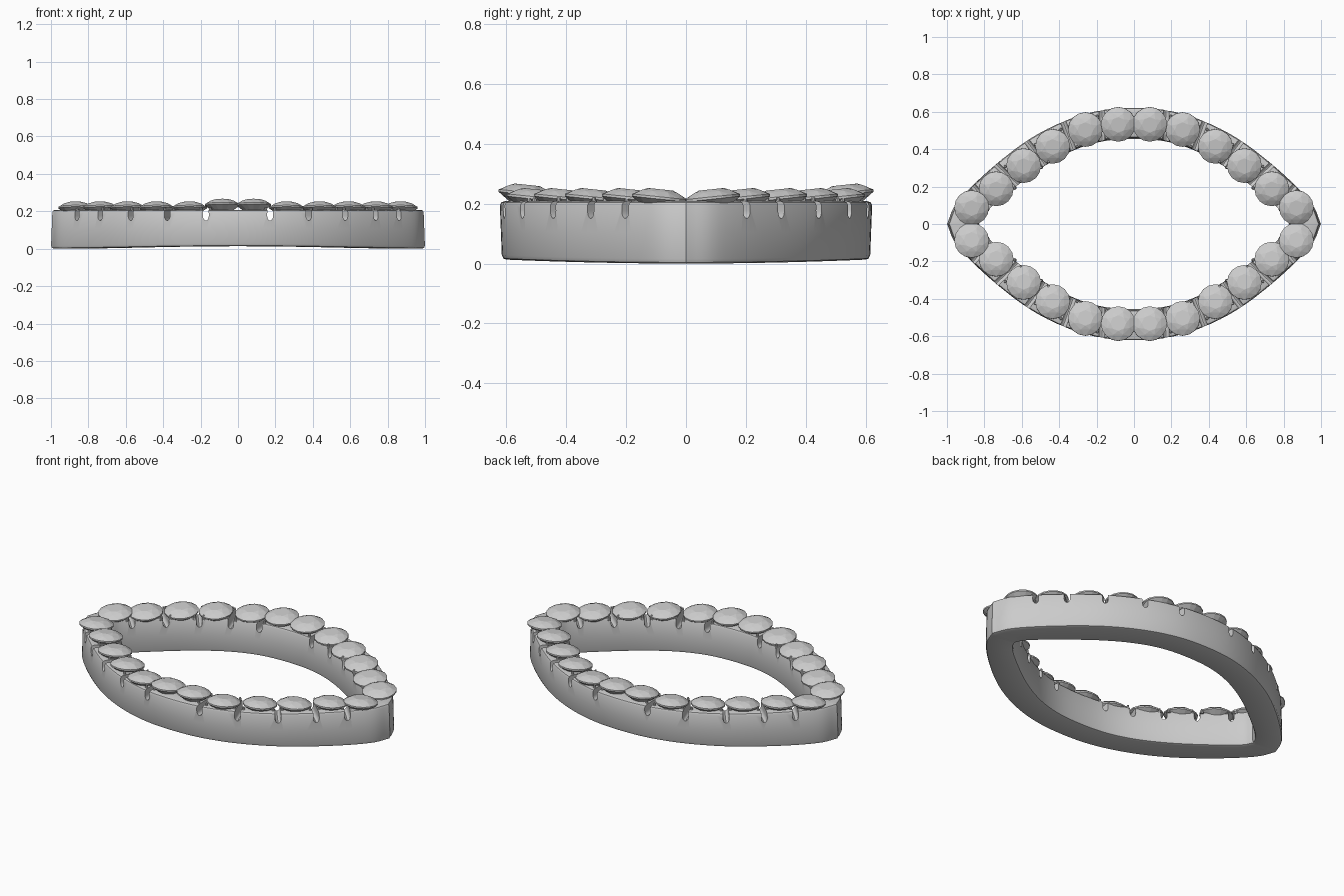
import bpy, bmesh, math
from mathutils import Vector, Matrix

if "Cube" in bpy.data.objects:
    bpy.data.objects.remove(bpy.data.objects["Cube"])

# Quarter outlines of the marquise band (side middle -> tip)
OUTER = [(0, .622), (.2, .604), (.4, .54), (.6, .43), (.8, .268), (.95, .11), (1, 0)]
INNER = [(0, .46), (.17, .446), (.33, .395), (.5, .3), (.68, .165), (.8, .06), (.835, 0)]
# Stone centres in one quarter
STONES = [(.084, .533), (.26, .505), (.435, .415), (.59, .312), (.737, .188), (.868, .088)]
# Where each slot meets the outer wall
SLOT_OUT = [(.172, .61), (.38, .55), (.575, .445), (.745, .325), (.868, .21)]
R = .093


def smooth(pts, steps=6):
    """Catmull-Rom curve through the points, mirrored at both ends."""
    p = [Vector(q) for q in pts]
    p = [Vector((-p[1].x, p[1].y))] + p + [2 * p[-1] - p[-2]]
    out = []
    for i in range(1, len(p) - 2):
        a, b, c, d = p[i - 1:i + 3]
        for k in range(steps):
            t = k / steps
            out.append(.5 * (2 * b + (c - a) * t + (2 * a - 5 * b + 4 * c - d) * t * t
                             + (3 * b - a - 3 * c + d) * t ** 3))
    return out + [p[-2]]


def full_loop(q):
    """Mirror a quarter curve into a closed loop."""
    right = q + [Vector((v.x, -v.y)) for v in reversed(q[:-1])]
    left = [Vector((-v.x, v.y)) for v in reversed(right[1:-1])]
    return right + left


def make_object(name, bm):
    bmesh.ops.recalc_face_normals(bm, faces=bm.faces)
    me = bpy.data.meshes.new(name)
    bm.to_mesh(me)
    bm.free()
    ob = bpy.data.objects.new(name, me)
    bpy.context.collection.objects.link(ob)
    return ob


# Band: rounded rectangular section swept between the two outlines
outer, inner = full_loop(smooth(OUTER)), full_loop(smooth(INNER))
H, F = .208, .1
section = [(F, 0), (1 - F, 0), (1 - F * .3, .004), (1, .016), (1, H * .5), (1, H - .014),
           (1 - F * .3, H - .004), (1 - F, H), (F, H), (F * .3, H - .004), (0, H - .014),
           (0, H * .5), (0, .016), (F * .3, .004)]
bm = bmesh.new()
rings = []
for o, i in zip(outer, inner):
    ring = []
    for s, z in section:
        p = i.lerp(o, s)
        k = z / H
        lift = .013 * (o.y / .62) ** 2 * (1 - k)
        ring.append(bm.verts.new((p.x * (1 - .008 * k), p.y * (.988 + .012 * k), z + lift)))
    rings.append(ring)
n, m = len(rings), len(section)
for a in range(n):
    for b in range(m):
        c, d = (a + 1) % n, (b + 1) % m
        bm.faces.new((rings[a][b], rings[c][b], rings[c][d], rings[a][d]))
band = make_object("band", bm)

# Slot positions and outward directions between neighbouring stones
slots = []
for a, b, o in zip(STONES, STONES[1:], SLOT_OUT):
    mid = (Vector(a) + Vector(b)) / 2
    d = (Vector(o) - mid).normalized()
    for sx in (1, -1):
        for sy in (1, -1):
            slots.append((Vector((mid.x * sx, mid.y * sy, 0)), Vector((d.x * sx, d.y * sy, 0))))

# U-shaped cutters that go right through the band wall
bm = bmesh.new()
W = .016
for mid, d in slots:
    side = Vector((-d.y, d.x, 0))
    prof = [(W * math.cos(t), .176 + 1.6 * W * math.sin(t))
            for t in [math.pi + math.pi * k / 8 for k in range(9)]] + [(W * .8, .3), (-W * .8, .3)]
    ends = []
    for off in (-.14, .16):
        ends.append([bm.verts.new(mid + d * off + side * u + Vector((0, 0, z))) for u, z in prof])
    bm.faces.new(ends[0])
    bm.faces.new(ends[1])
    for k in range(len(prof)):
        j = (k + 1) % len(prof)
        bm.faces.new((ends[0][k], ends[0][j], ends[1][j], ends[1][k]))
cutter = make_object("slot_cutter", bm)
cutter.hide_render = True

mod = band.modifiers.new("slots", 'BOOLEAN')
mod.operation, mod.solver, mod.object = 'DIFFERENCE', 'EXACT', cutter
bpy.context.view_layer.objects.active = band
band.select_set(True)
bpy.ops.object.modifier_apply(modifier=mod.name)
bpy.data.objects.remove(cutter)
bpy.ops.object.shade_smooth_by_angle(angle=math.radians(35))

# Small prong tips beside each slot
bm = bmesh.new()
for mid, d in slots:
    side = Vector((-d.y, d.x, 0))
    for off in (-.058, .058):
        for s in (-.025, .025):
            p = mid + d * off + side * s + Vector((0, 0, .208))
            bmesh.ops.create_cone(bm, cap_ends=True, segments=8, radius1=.01, radius2=.005,
                                  depth=.026, matrix=Matrix.Translation(p))
make_object("prongs", bm)

# Faceted stone: convex hull of table, crown, girdle and pavilion rings
bm = bmesh.new()
for count, r, z, turn in [(8, .042, .029, 0), (8, .066, .021, .5), (16, R, .004, 0),
                          (16, R, -.004, 0), (8, .045, -.037, .5)]:
    for k in range(count):
        t = 2 * math.pi * (k + turn) / count
        bm.verts.new((r * math.cos(t), r * math.sin(t), z))
bm.verts.new((0, 0, -.07))
bmesh.ops.convex_hull(bm, input=bm.verts)
first = make_object("stone_1", bm)
stone_mesh = first.data
bpy.data.objects.remove(first)

# Place the stones in all four quarters, leaning slightly towards the middle
num = 0
for i, (x, y) in enumerate(STONES):
    for sx in (1, -1):
        for sy in (1, -1):
            num += 1
            ob = bpy.data.objects.new(f"stone_{num}", stone_mesh)
            ob.location = (x * sx, y * sy, .234 if i == 0 else .219)
            ob.rotation_euler = (sy * math.radians(6), 0, 0)
            bpy.context.collection.objects.link(ob)
